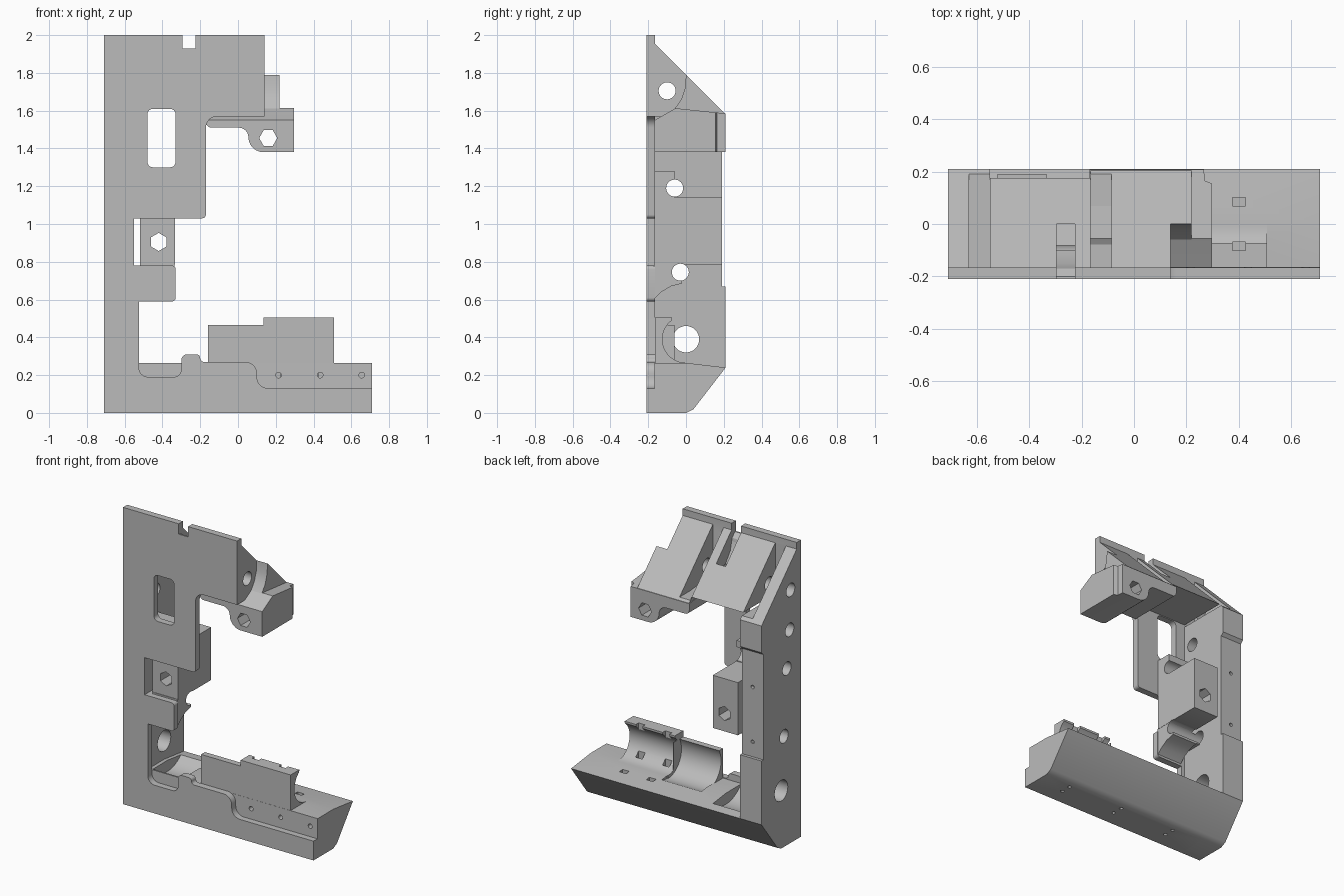
import bpy, bmesh
from math import sin, cos, pi, radians
from mathutils import Vector

cube = bpy.data.objects.get("Cube")
if cube:
    bpy.data.objects.remove(cube, do_unlink=True)

grey = bpy.data.materials.new("mid_grey")
grey.use_nodes = True
grey.diffuse_color = (0.5, 0.5, 0.5, 1)
grey.node_tree.nodes["Principled BSDF"].inputs["Base Color"].default_value = (0.5, 0.5, 0.5, 1)

parts = []


def rounded(points, steps=6):
    """Expand (u, v, radius) corners into short arcs."""
    out = []
    for i, p in enumerate(points):
        c = Vector(p[:2])
        if len(p) == 2:
            out.append(c)
            continue
        a = (Vector(points[i - 1][:2]) - c).normalized() * p[2]
        b = (Vector(points[(i + 1) % len(points)][:2]) - c).normalized() * p[2]
        for k in range(steps + 1):
            t = k / steps * pi / 2
            out.append(c + a * (1 - sin(t)) + b * (1 - cos(t)))
    return out


def circle(u, v, r, sides=32, turn=0):
    return [(u + r * cos(2 * pi * i / sides + turn), v + r * sin(2 * pi * i / sides + turn))
            for i in range(sides)]


def rect(u0, u1, v0, v1):
    return [(u0, v0), (u1, v0), (u1, v1), (u0, v1)]


def prism(name, axis, outline, lo, hi, cutter=False):
    """Extrude an outline along x (y,z points), y (x,z) or z (x,y)."""
    place = {"x": lambda u, v, d: (d, u, v),
             "y": lambda u, v, d: (u, d, v),
             "z": lambda u, v, d: (u, v, d)}[axis]
    pts = rounded(outline)
    bm = bmesh.new()
    ends = [[bm.verts.new(place(p[0], p[1], d)) for p in pts] for d in (lo, hi)]
    n = len(pts)
    bm.faces.new(ends[0])
    bm.faces.new(ends[1][::-1])
    for i in range(n):
        j = (i + 1) % n
        bm.faces.new((ends[0][i], ends[1][i], ends[1][j], ends[0][j]))
    bmesh.ops.recalc_face_normals(bm, faces=bm.faces)
    mesh = bpy.data.meshes.new(name)
    bm.to_mesh(mesh)
    bm.free()
    mesh.materials.append(grey)
    obj = bpy.data.objects.new(name, mesh)
    bpy.context.scene.collection.objects.link(obj)
    if cutter:
        obj.hide_render = True
    else:
        parts.append(obj)
    return obj


def cut(obj, *cutters):
    """Subtract cutters and bake the result."""
    for c in cutters:
        m = obj.modifiers.new("cut", "BOOLEAN")
        m.operation, m.solver, m.object = "DIFFERENCE", "EXACT", c
    dg = bpy.context.evaluated_depsgraph_get()
    mesh = bpy.data.meshes.new_from_object(obj.evaluated_get(dg))
    obj.modifiers.clear()
    obj.data = mesh


helpers = []


def tool(axis, outline, lo, hi):
    helpers.append(prism("cutter", axis, outline, lo, hi, True))
    return helpers[-1]


# Cutters: cross bores, windows, notch and pockets
bore_top, bore_arm, bore_mid, bore_low, bore_base = [
    tool("x", circle(y, z, r), -0.9, 0.5)
    for y, z, r in ((-0.1, 1.705, 0.045), (-0.09, 1.44, 0.045), (-0.06, 1.19, 0.045),
                    (-0.03, 0.745, 0.045), (0, 0.39, 0.07))]
window = tool("y", [(x, z, 0.03) for x, z in rect(-0.48, -0.33, 1.3, 1.61)], -0.4, 0.4)
notch = tool("x", [(-0.3, 1.93), (-0.2, 1.93), (-0.17, 1.9), (-0.15, 1.82), (-0.1, 1.75),
                   (0, 1.73), (0, 2.1), (-0.3, 2.1)], -0.295, -0.225)
pocket_a = tool("x", rect(-0.165, 0.205, 1.6, 2.1), -0.63, -0.54)
pocket_b = tool("x", rect(-0.165, 0.2, 1.6, 2.1), -0.165, -0.085)

# Front plate
plate = prism("front_plate", "y", [
    (-0.71, 0), (0.71, 0), (0.71, 0.13), (0.1, 0.13, 0.06), (0.1, 0.27, 0.06),
    (-0.2, 0.27, 0.02), (-0.2, 0.31, 0.02), (-0.3, 0.31, 0.03), (-0.3, 0.19, 0.04),
    (-0.525, 0.19, 0.05), (-0.525, 0.59), (-0.33, 0.59, 0.02), (-0.33, 0.78, 0.02),
    (-0.555, 0.78), (-0.555, 1.03), (-0.17, 1.03, 0.02), (-0.17, 1.57, 0.06),
    (0.14, 1.57), (0.14, 2), (-0.71, 2)], -0.21, -0.165)
cut(plate, window, notch)

# Side column with slanted top and foot
column = prism("side_column", "x", [
    (-0.21, 0), (0, 0), (0.04, 0.02), (0.21, 0.24), (0.21, 0.67), (0.19, 0.67),
    (0.19, 1.38), (0.21, 1.4), (0.21, 1.58), (-0.21, 2)], -0.71, -0.55)
screws = [tool("y", circle(-0.63, z, 0.012, 12), 0.1, 0.3) for z in (0.77, 1.14)]
cut(column, pocket_a, bore_top, bore_arm, bore_mid, bore_low, bore_base, *screws)

# Slanted head: middle and wide wedge, then its short end
middle = prism("middle_wedge", "x", [(-0.21, 2), (-0.21, 1.615), (0.175, 1.615)], -0.55, -0.165)
cut(middle, notch, bore_top)
wide = prism("wide_wedge", "x", [(-0.21, 2), (-0.21, 1.57), (0.205, 1.57), (0.205, 1.585)],
             -0.166, 0.14)
cut(wide, pocket_b, bore_top)
prism("wedge_end", "x", [(0, 1.79), (-0.005, 1.72), (-0.025, 1.66), (-0.06, 1.61), (-0.06, 1.57),
                         (0.205, 1.57), (0.205, 1.585)], 0.13, 0.22)

# Upper arm with a hexagonal bore
arm = prism("upper_arm", "y", [(-0.17, 1.62), (-0.17, 1.51, 0.03), (0.055, 1.51, 0.05),
                               (0.055, 1.38, 0.08), (0.297, 1.38), (0.297, 1.62)], -0.166, 0.208)
arm_slope = tool("x", [(-0.3, 1.48), (-0.165, 1.55), (-0.055, 1.613), (0.21, 1.585),
                       (0.3, 1.578), (0.3, 1.8), (-0.3, 1.8)], -0.3, 0.5)
arm_corner = tool("z", [(0.31, 0.15), (0.31, 0.3), (0.26, 0.3), (0.27, 0.165)], 1.2, 1.8)
cut(arm, arm_slope, arm_corner, tool("y", circle(0.16, 1.455, 0.048, 6), -0.4, 0.4))

# Clamp block in the side opening, and the webs holding it
block = prism("clamp_block", "x", rect(-0.166, 0.19, 0.785, 1.14), -0.52, -0.333)
cut(block, tool("y", circle(-0.42, 0.905, 0.048, 6, pi / 2), -0.4, 0.4), bore_mid, bore_low)
upper_web = prism("upper_web", "x", rect(-0.17, -0.06, 1.03, 1.28), -0.56, -0.335)
cut(upper_web, bore_mid)
lower_web = prism("lower_web", "x", [(-0.17, 0.6), (-0.13, 0.64), (-0.08, 0.67), (-0.02, 0.685),
                                     (-0.02, 0.79), (-0.17, 0.79)], -0.52, -0.335)
cut(lower_web, bore_low)
prism("block_bridge", "x", rect(-0.17, 0.12, 1.03, 1.14), -0.56, -0.51)
bridge = prism("lower_bridge", "x", rect(-0.17, -0.02, 0.69, 0.78), -0.56, -0.51)
cut(bridge, bore_low)

# Base beam with cradles
beam = prism("base_beam", "x", [(-0.17, 0), (0, 0), (0.04, 0.02), (0.21, 0.24), (0, 0.265),
                                (-0.166, 0.265)], -0.56, 0.71)
cradle_wide = tool("x", circle(0, 0.39, 0.2, 48), -0.525, -0.3)
cradle_thin = tool("x", circle(0, 0.39, 0.145, 48), -0.155, 0.14)
slots = [tool("z", rect(x - 0.025, x + 0.025, y - 0.016, y + 0.016), 0.15, 0.7)
         for x in (0.2, 0.4) for y in (-0.085, 0.085)]
pins = [tool("y", circle(x, 0.2, 0.015, 16), -0.3, -0.1) for x in (0.215, 0.435, 0.655)]
drills = [tool("z", circle(x, y, 0.012, 12), -0.1, 0.05)
          for x in (0.5, 0.08, -0.34) for y in (-0.1, -0.03)]
cut(beam, cradle_wide, cradle_thin, *slots, *pins, *drills)

# Saddle walls standing on the beam
arc = [(0.125 * cos(radians(a)), 0.39 + 0.125 * sin(radians(a))) for a in range(126, 271, 8)]
saddle = prism("saddle_wall", "x", [(-0.165, 0.15), (-0.165, 0.505), (-0.073, 0.505)] + arc
               + [(0, 0.15)], 0.135, 0.508)
cut(saddle, *slots, *pins)
thin = prism("thin_saddle_wall", "x", rect(-0.165, -0.06, 0.15, 0.465), -0.16, 0.14)
cut(thin, tool("x", circle(0, 0.39, 0.145, 48), -0.3, 0.135))

# Remove helpers and shade
for h in helpers:
    bpy.data.objects.remove(h, do_unlink=True)
bpy.ops.object.select_all(action="DESELECT")
for p in parts:
    p.select_set(True)
bpy.context.view_layer.objects.active = parts[0]
bpy.ops.object.shade_smooth_by_angle(angle=radians(30))
